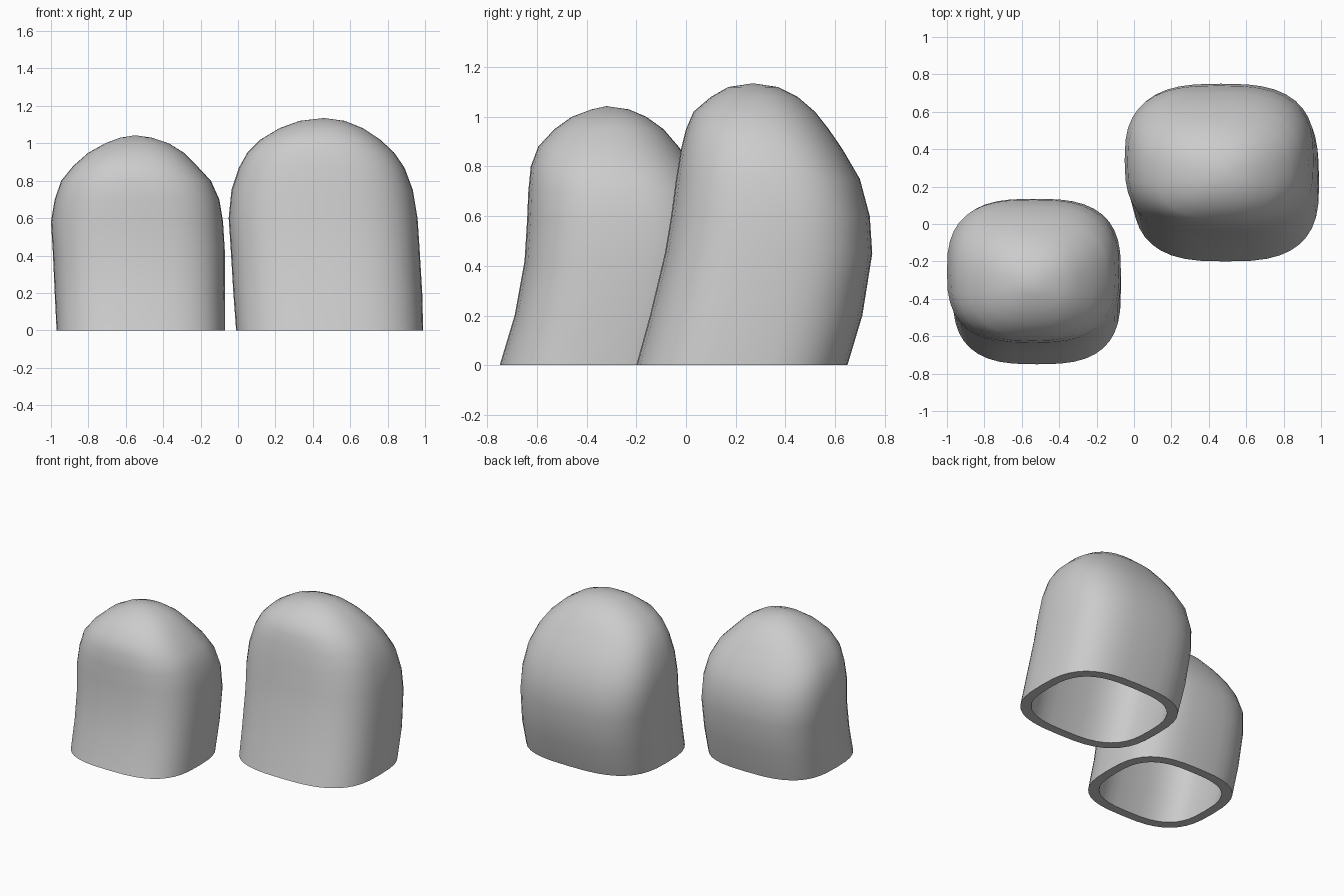
import bpy, bmesh, math

cube = bpy.data.objects.get("Cube")
if cube:
    bpy.data.objects.remove(cube)

grey = bpy.data.materials.new("plain grey")
grey.use_nodes = True
grey.diffuse_color = (0.6, 0.6, 0.6, 1)
grey.node_tree.nodes["Principled BSDF"].inputs["Base Color"].default_value = (0.6, 0.6, 0.6, 1)

SIDES = 40
WALL = 0.065


def ring(bm, section, z, power, inset):
    """Rounded-square loop filling the section's x and y limits."""
    x0, x1, y0, y1 = section
    cx, cy = (x0 + x1) / 2, (y0 + y1) / 2
    rx, ry = (x1 - x0) / 2 - inset, (y1 - y0) / 2 - inset
    verts = []
    for i in range(SIDES):
        a = math.tau * i / SIDES
        c, s = math.cos(a), math.sin(a)
        x = math.copysign(abs(c) ** (2 / power), c) * rx
        y = math.copysign(abs(s) ** (2 / power), s) * ry
        verts.append(bm.verts.new((cx + x, cy + y, z)))
    return verts


def bridge(bm, low, high):
    for i in range(SIDES):
        j = (i + 1) % SIDES
        bm.faces.new((low[i], low[j], high[j], high[i]))


def shell(bm, profile, tip, inset):
    """Loft the sections up to the tip; returns the bottom loop."""
    squash = (tip[2] - inset) / tip[2]
    loops = []
    for z, *section in profile:
        power = 2.9 - 0.7 * (z / tip[2]) ** 3
        loops.append(ring(bm, section, z * squash, power, inset))
    for low, high in zip(loops, loops[1:]):
        bridge(bm, low, high)
    top = bm.verts.new((tip[0], tip[1], tip[2] * squash))
    for i in range(SIDES):
        bm.faces.new((loops[-1][i], loops[-1][(i + 1) % SIDES], top))
    return loops[0]


def hollow_cap(name, profile, tip):
    bm = bmesh.new()
    outer = shell(bm, profile, tip, 0)
    inner = shell(bm, profile, tip, WALL)
    bridge(bm, outer, inner)      # flat rim at the open end
    bmesh.ops.recalc_face_normals(bm, faces=bm.faces)
    mesh = bpy.data.meshes.new(name)
    bm.to_mesh(mesh)
    bm.free()
    mesh.materials.append(grey)
    obj = bpy.data.objects.new(name, mesh)
    bpy.context.collection.objects.link(obj)
    bpy.ops.object.select_all(action="DESELECT")
    obj.select_set(True)
    bpy.context.view_layer.objects.active = obj
    bpy.ops.object.shade_smooth_by_angle(angle=math.radians(40))


# Each section: height, x limits, y limits
hollow_cap("large_cap", [
    (0, -.01, .99, -.20, .65),
    (.2, -.025, .985, -.145, .71),
    (.45, -.04, .97, -.085, .75),
    (.6, -.05, .96, -.06, .74),
    (.75, -.035, .935, -.04, .70),
    (.87, .005, .89, -.02, .63),
    (.95, .05, .835, 0, .575),
    (1.02, .12, .76, .03, .52),
    (1.08, .22, .67, .10, .45),
    (1.12, .33, .57, .17, .37),
], (.46, .27, 1.135))

hollow_cap("small_cap", [
    (0, -.97, -.07, -.75, .05),
    (.2, -.98, -.07, -.69, .10),
    (.42, -.99, -.07, -.65, .135),
    (.58, -1, -.08, -.64, .13),
    (.7, -.98, -.10, -.635, .09),
    (.8, -.945, -.145, -.625, .03),
    (.88, -.88, -.22, -.595, -.03),
    (.95, -.80, -.29, -.53, -.09),
    (1, -.71, -.37, -.46, -.16),
    (1.03, -.63, -.46, -.38, -.23),
], (-.55, -.32, 1.043))
